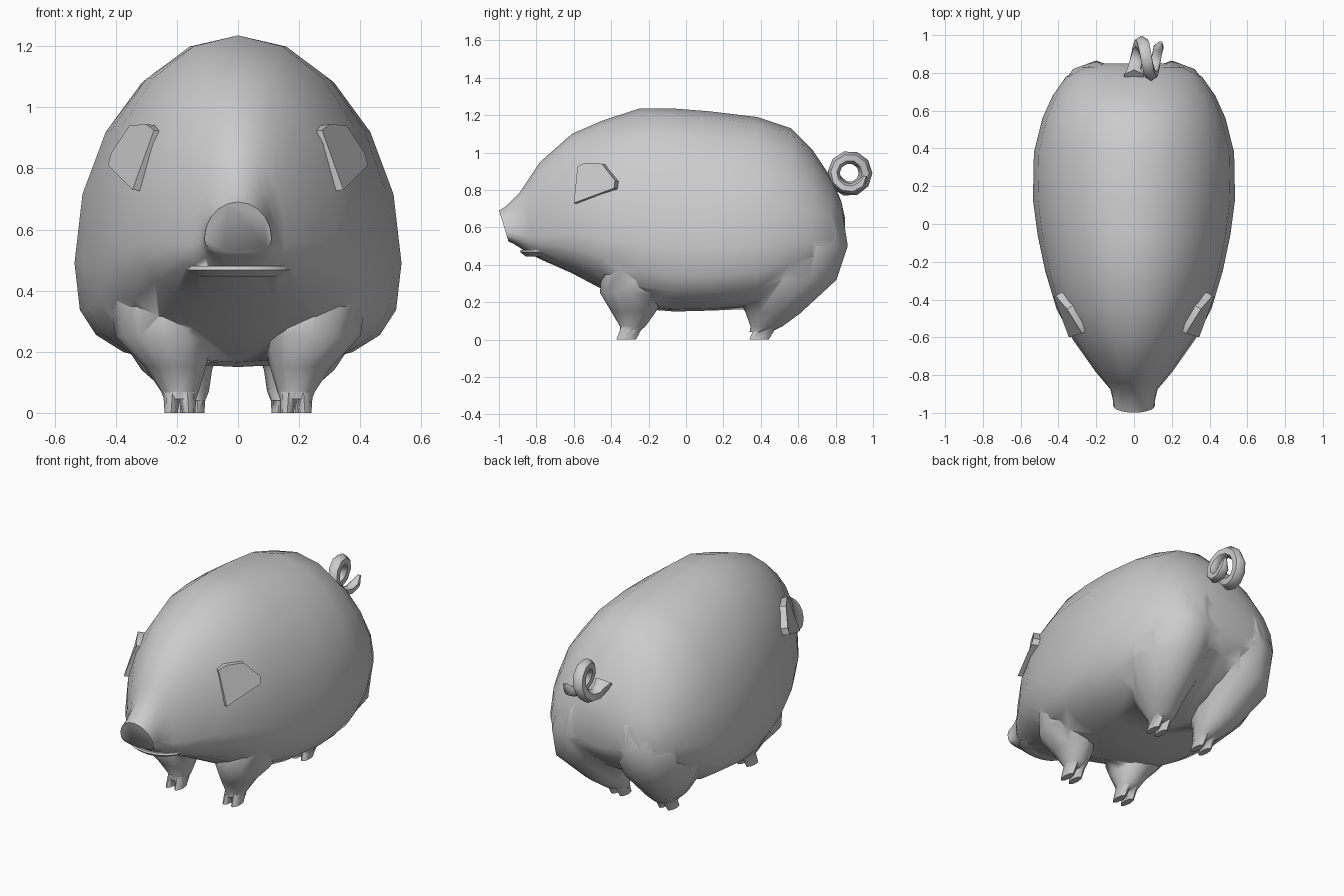
import bpy, bmesh, math
from mathutils import Vector

if "Cube" in bpy.data.objects:
    bpy.data.objects.remove(bpy.data.objects["Cube"])

grey = bpy.data.materials.new("plain grey")
grey.diffuse_color = (0.6, 0.6, 0.6, 1)
grey.use_nodes = True
grey.node_tree.nodes["Principled BSDF"].inputs["Base Color"].default_value = grey.diffuse_color


def finish(name, bm, angle=60):
    bmesh.ops.recalc_face_normals(bm, faces=bm.faces)
    me = bpy.data.meshes.new(name)
    bm.to_mesh(me)
    bm.free()
    me.materials.append(grey)
    ob = bpy.data.objects.new(name, me)
    bpy.context.collection.objects.link(ob)
    bpy.ops.object.select_all(action='DESELECT')
    ob.select_set(True)
    bpy.context.view_layer.objects.active = ob
    bpy.ops.object.shade_smooth_by_angle(angle=math.radians(angle))
    return ob


def loft(name, rings, angle=60):
    """Skin closed rings of points and cap both ends."""
    bm = bmesh.new()
    loops = [[bm.verts.new(p) for p in r] for r in rings]
    n = len(loops[0])
    for a, b in zip(loops, loops[1:]):
        for i in range(n):
            j = (i + 1) % n
            bm.faces.new((a[i], a[j], b[j], b[i]))
    bm.faces.new(loops[0])
    bm.faces.new(loops[-1])
    return finish(name, bm, angle)


def body_ring(y, top, bot, mid, w, power, tilt=0, n=20):
    """Egg section: elliptical above mid, squarer below it."""
    pts = []
    for i in range(n):
        t = 2 * math.pi * i / n
        c, s = math.cos(t), math.sin(t)
        p = 1 if s >= 0 else 2 / power
        x = math.copysign(abs(c) ** p, c) * w
        z = math.copysign(abs(s) ** p, s) * (top - mid if s >= 0 else mid - bot)
        pts.append((x, y + tilt * z, mid + z))
    return pts


def flat_ring(cx, cy, z, rx, ry, n=10):
    return [(cx + rx * math.cos(2 * math.pi * i / n),
             cy + ry * math.sin(2 * math.pi * i / n), z) for i in range(n)]


# Body and head: y, top, bottom, widest height, half width, lower power, tilt
body = loft("body", [body_ring(*r) for r in (
    (-.963, .69, .525, .57, .11, 2.6, -.3),
    (-.93, .715, .51, .57, .112, 2.6, -.2),
    (-.875, .79, .48, .56, .125, 2.4, -.05),
    (-.84, .86, .46, .55, .155, 2.3),
    (-.78, .95, .43, .55, .205, 2.3),
    (-.61, 1.10, .355, .56, .325, 2.3),
    (-.45, 1.17, .27, .54, .41, 2.3),
    (-.25, 1.235, .165, .51, .47, 2.6),
    (-.06, 1.235, .15, .49, .51, 2.9),
    (.13, 1.22, .155, .49, .535, 3),
    (.38, 1.19, .165, .50, .53, 2.8),
    (.56, 1.13, .23, .52, .485, 2.5),
    (.68, 1.01, .30, .53, .43, 2.4),
    (.78, .86, .38, .54, .36, 2.2),
    (.83, .74, .44, .55, .27, 2),
    (.85, .65, .49, .56, .16, 2))])

# Legs and hams with split hooves: centre x, centre y, z, radius x, radius y
front = ((.19, -.30, .045, .052, .052), (.19, -.285, .07, .062, .068),
         (.205, -.28, .15, .10, .12), (.24, -.28, .25, .16, .18),
         (.25, -.26, .38, .17, .19))
rear = ((.16, .395, .04, .052, .055), (.165, .43, .07, .07, .085),
        (.20, .465, .14, .115, .145), (.23, .52, .32, .205, .285),
        (.20, .53, .50, .245, .335), (.18, .53, .66, .22, .31),
        (.15, .52, .80, .14, .20))
parts = []
for side in (-1, 1):
    for name, leg, fy in (("front_leg", front, -.32), ("rear_leg", rear, .39)):
        parts.append(loft(name, [flat_ring(side * x, y, z, a, b, 12)
                                 for x, y, z, a, b in leg]))
        cx = leg[0][0]
        for dx in (-.029, .029):
            parts.append(loft("hoof", [
                flat_ring(side * (cx + dx), fy, 0, .021, .052, 8),
                flat_ring(side * (cx + dx * .85), leg[1][1] - .005, .065, .03, .058, 8)]))

# Lower lip
parts.append(loft("lower_lip", [flat_ring(0, -.76, z, r, r * .75, 16)
                                for z, r in ((.445, .13), (.468, .17), (.48, .165))]))

# Merge the skin into one closed surface
for ob in parts:
    bpy.context.view_layer.objects.active = body
    m = body.modifiers.new("merge", 'BOOLEAN')
    m.operation, m.solver, m.object = 'UNION', 'EXACT', ob
    bpy.ops.object.modifier_move_to_index(modifier="merge", index=0)
    bpy.ops.object.modifier_apply(modifier="merge")
    bpy.data.objects.remove(ob)

# Ears: folded-forward flaps
flap = [Vector(p) for p in ((.345, -.60, .73), (.425, -.385, .81), (.415, -.38, .85),
                            (.355, -.45, .94), (.30, -.54, .945), (.275, -.58, .925))]
inward = Vector((-.028, .016, -.004))
for side in (-1, 1):
    rings = [[(side * q.x, q.y, q.z) for q in (p + inward * k for p in flap)]
             for k in (0, 1.2)]
    loft("ear", rings, 30)

# Curly tail: tapering tube around a sideways spiral
path = []
steps = 15
for i in range(steps):
    f = i / (steps - 1)
    a = math.radians(-140 + 490 * f)
    path.append((Vector((-.0 + .14 * f, .875 + .085 * math.cos(a), .89 + .085 * math.sin(a))),
                 a, .04 - .012 * f if i < steps - 1 else .01))
path.insert(0, (Vector((0, .77, .85)), math.radians(-140), .06))
rings = []
for c, a, r in path:
    out = Vector((0, math.cos(a), math.sin(a)))
    rings.append([c + out * (r * math.cos(k * math.pi / 3))
                  + Vector((1, 0, 0)) * (r * math.sin(k * math.pi / 3)) for k in range(6)])
loft("tail", rings)
